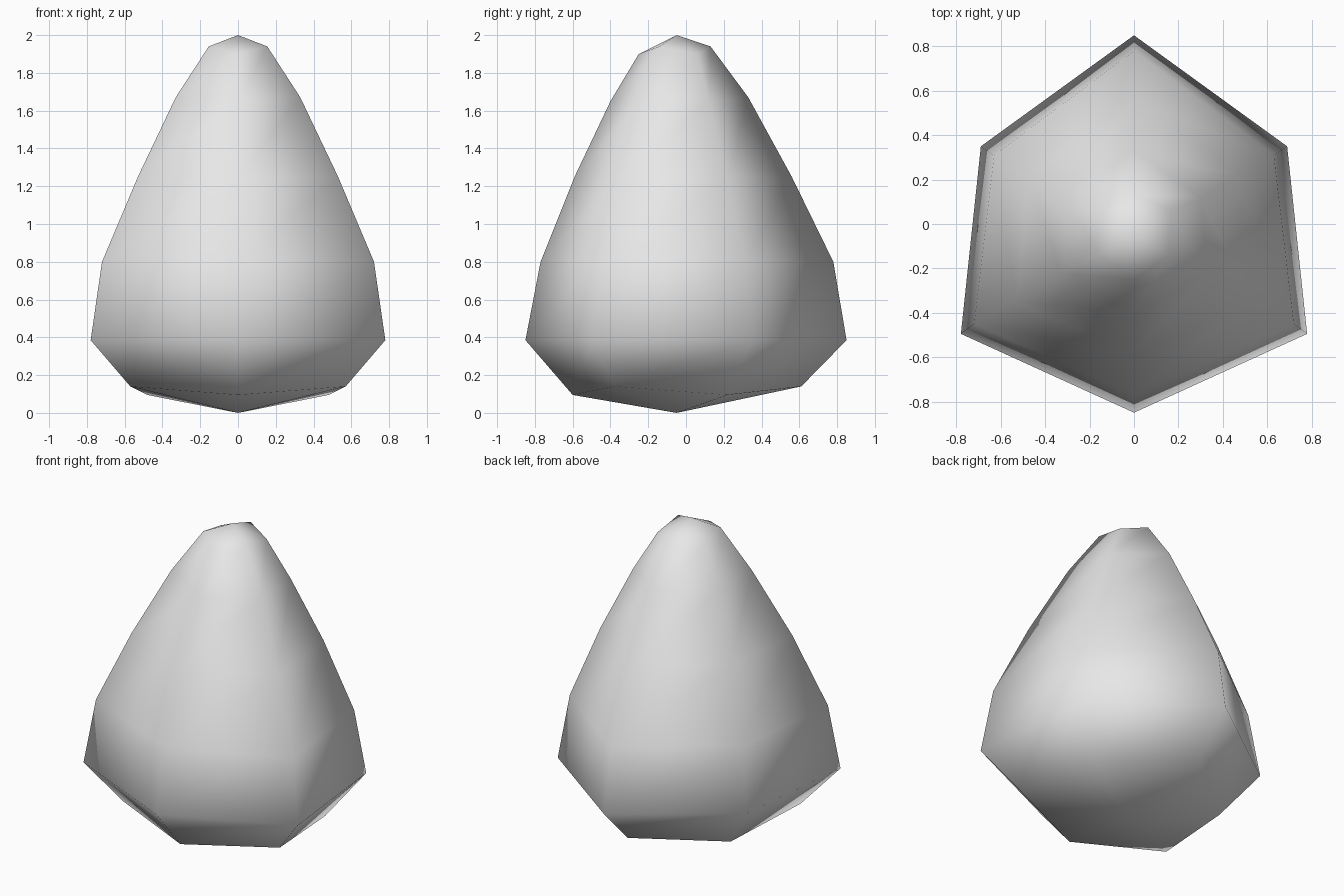
import bpy, bmesh

if "Cube" in bpy.data.objects:
    bpy.data.objects.remove(bpy.data.objects["Cube"])

# Pebble-like body: mirrored six-sided rings between a bottom tip and a top tip.
# Each ring: front point (y, z), front side (x, y, z), back side (x, y, z), back point (y, z)
RINGS = [
    ((-0.60, 0.095), (0.57, -0.38, 0.14), (0.48, 0.22, 0.095), (0.61, 0.14)),
    ((-0.85, 0.385), (0.78, -0.495, 0.385), (0.69, 0.35, 0.385), (0.85, 0.385)),
    ((-0.77, 0.80), (0.72, -0.45, 0.80), (0.63, 0.31, 0.80), (0.78, 0.80)),
    ((-0.59, 1.25), (0.53, -0.35, 1.25), (0.47, 0.22, 1.25), (0.56, 1.25)),
    ((-0.40, 1.65), (0.33, -0.22, 1.67), (0.30, 0.12, 1.65), (0.33, 1.67)),
    ((-0.25, 1.90), (0.155, -0.14, 1.94), (0.165, 0.06, 1.90), (0.13, 1.94)),
]

bm = bmesh.new()
rings = []
for front, fs, bs, back in RINGS:
    pts = [(0, *front), fs, bs, (0, *back),
           (-bs[0], bs[1], bs[2]), (-fs[0], fs[1], fs[2])]
    rings.append([bm.verts.new(p) for p in pts])
bottom = bm.verts.new((0, -0.05, 0))
top = bm.verts.new((0, -0.05, 2))

# Side walls and the two tip fans
for i in range(6):
    j = (i + 1) % 6
    for low, high in zip(rings, rings[1:]):
        bm.faces.new((low[i], low[j], high[j], high[i]))
    bm.faces.new((bottom, rings[0][j], rings[0][i]))
    bm.faces.new((top, rings[-1][i], rings[-1][j]))
bmesh.ops.recalc_face_normals(bm, faces=bm.faces[:])
for f in bm.faces:
    f.smooth = True

mesh = bpy.data.meshes.new("stone_body")
bm.to_mesh(mesh)
bm.free()
body = bpy.data.objects.new("stone_body", mesh)
bpy.context.collection.objects.link(body)

grey = bpy.data.materials.new("light_grey")
grey.diffuse_color = (0.8, 0.8, 0.8, 1)
grey.use_nodes = True
grey.node_tree.nodes["Principled BSDF"].inputs["Base Color"].default_value = grey.diffuse_color
mesh.materials.append(grey)
